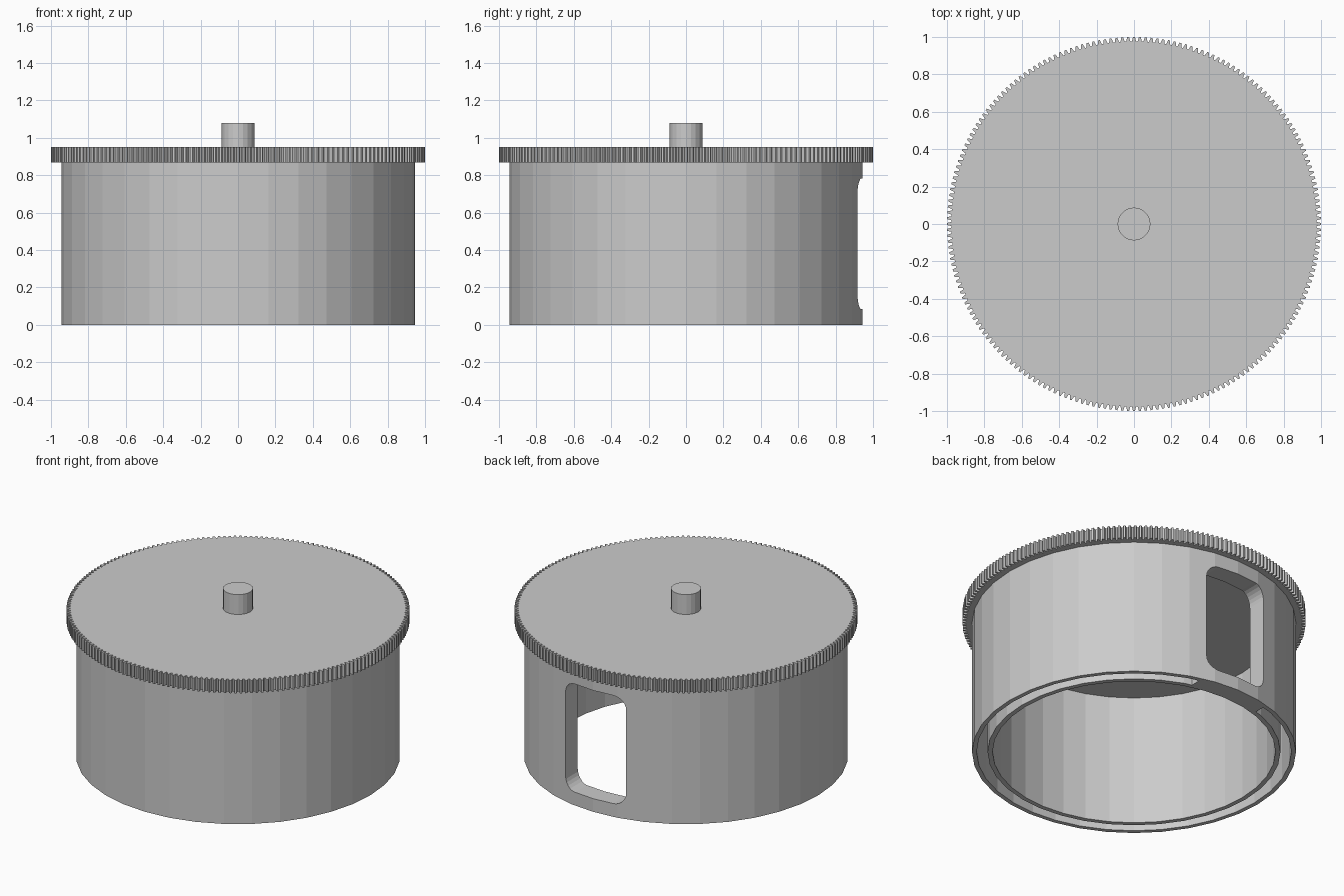
import bpy, bmesh
from math import sin, cos, pi, sqrt, radians
from mathutils import Matrix

if "Cube" in bpy.data.objects:
    bpy.data.objects.remove(bpy.data.objects["Cube"])

grey = bpy.data.materials.new("plain_grey")
grey.use_nodes = True
grey.diffuse_color = (0.6, 0.6, 0.6, 1)
grey.node_tree.nodes["Principled BSDF"].inputs["Base Color"].default_value = (0.6, 0.6, 0.6, 1)


def finish(name, bm):
    bmesh.ops.recalc_face_normals(bm, faces=bm.faces)
    mesh = bpy.data.meshes.new(name)
    bm.to_mesh(mesh)
    bm.free()
    mesh.materials.append(grey)
    obj = bpy.data.objects.new(name, mesh)
    bpy.context.collection.objects.link(obj)
    return obj


def prism(name, outline, z0, z1, matrix=None):
    """Extrude a flat outline from z0 to z1."""
    bm = bmesh.new()
    face = bm.faces.new([bm.verts.new((x, y, z0)) for x, y in outline])
    new = bmesh.ops.extrude_face_region(bm, geom=[face])["geom"]
    bmesh.ops.translate(bm, vec=(0, 0, z1 - z0),
                        verts=[v for v in new if isinstance(v, bmesh.types.BMVert)])
    if matrix:
        bm.transform(matrix)
    return finish(name, bm)


def lathe(name, profile, steps):
    """Revolve an (r, z) profile about the z axis."""
    bm = bmesh.new()
    verts = [bm.verts.new((r, 0, z)) for r, z in profile]
    edges = [bm.edges.new(pair) for pair in zip(verts, verts[1:])]
    bmesh.ops.spin(bm, geom=verts + edges, axis=(0, 0, 1), cent=(0, 0, 0),
                   angle=2 * pi, steps=steps)
    bmesh.ops.remove_doubles(bm, verts=bm.verts, dist=0.0005)
    return finish(name, bm)


def combine(target, other, operation):
    mod = target.modifiers.new(operation.lower(), 'BOOLEAN')
    mod.operation = operation
    mod.solver = 'EXACT'
    mod.object = other
    bpy.context.view_layer.objects.active = target
    bpy.ops.object.modifier_apply(modifier=mod.name)
    bpy.data.objects.remove(other)


# Double-walled drum, open at the bottom, with a thin roof
RIM, ROOF = 0.868, 0.84
drum = lathe("drum", [(0, RIM), (0.945, RIM), (0.945, 0), (0.918, 0), (0.918, ROOF),
                      (0.854, ROOF), (0.854, 0), (0.825, 0), (0.825, ROOF), (0, ROOF)], 36)

# Solid block joining the two walls around the window
xs = (-0.243, -0.15, 0, 0.15, 0.243)
arc = [(x, sqrt(0.84 ** 2 - x * x)) for x in xs]
arc += [(x, sqrt(0.932 ** 2 - x * x)) for x in reversed(xs)]
combine(drum, prism("window_block", arc, 0, 0.853), 'UNION')

# Rounded window through both walls at the back
half_w, half_h, corner = 0.216, 0.348, 0.08
window = []
for quarter, (sx, sy) in enumerate([(1, 1), (-1, 1), (-1, -1), (1, -1)]):
    for i in range(7):
        a = radians(90 * quarter + 15 * i)
        window.append((sx * (half_w - corner) + corner * cos(a),
                       sy * (half_h - corner) + corner * sin(a)))
place = Matrix.Translation((0, 0, 0.433)) @ Matrix.Rotation(radians(90), 4, 'X')
combine(drum, prism("window_cutter", window, -1.2, -0.5, place), 'DIFFERENCE')

# Finely toothed gear lid
TEETH = 200
gear = []
for t in range(TEETH):
    for offset, r in ((-0.36, 0.977), (-0.16, 1), (0.16, 1), (0.36, 0.977)):
        a = 2 * pi * (t + offset) / TEETH
        gear.append((r * cos(a), r * sin(a)))
prism("gear_lid", gear, RIM, 0.95)

# Centre shaft
SIDES = 20
circle = [(0.088 * cos(2 * pi * i / SIDES), 0.088 * sin(2 * pi * i / SIDES)) for i in range(SIDES)]
prism("centre_shaft", circle, 0.95, 1.078)
